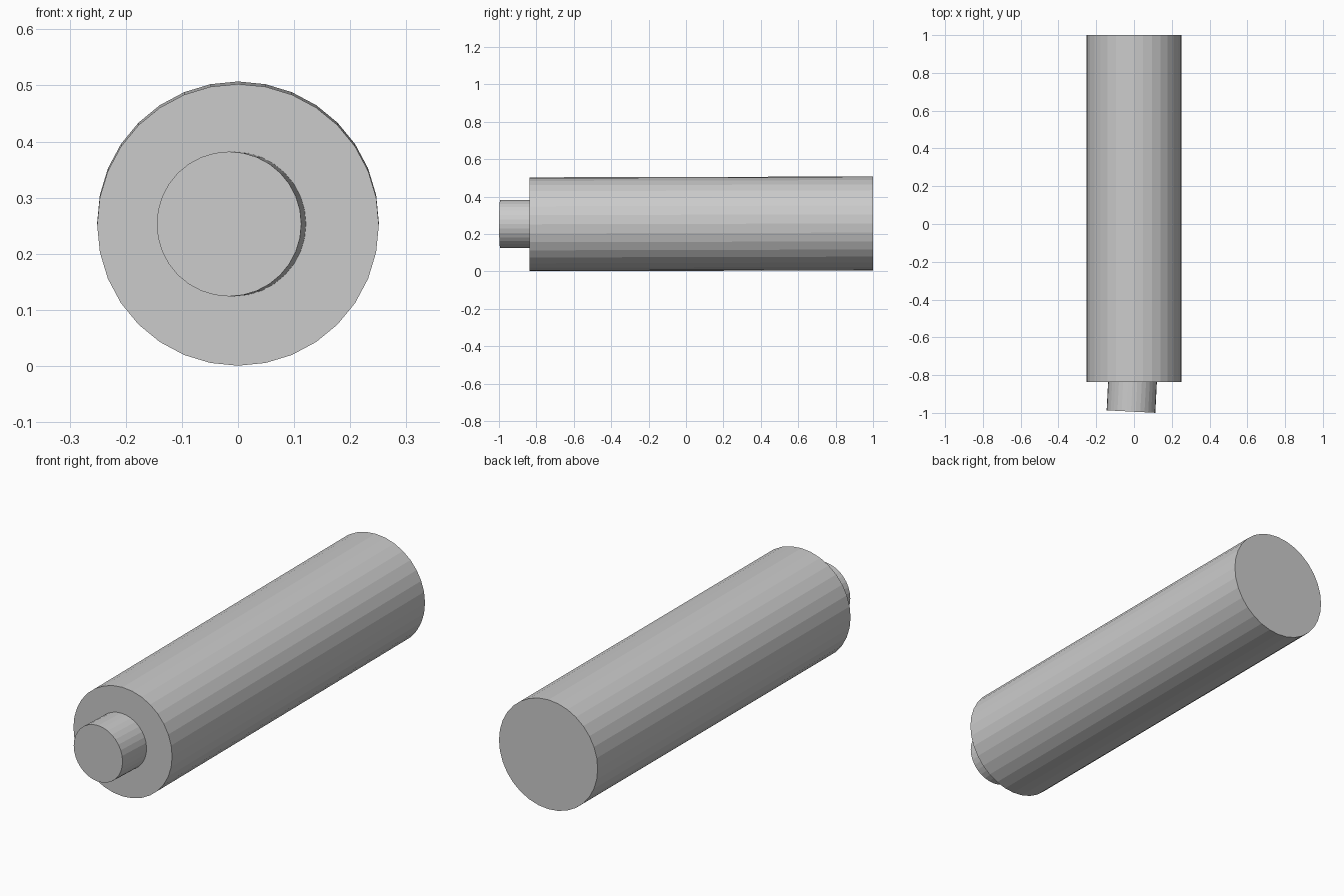
import bpy
from mathutils import Vector

if "Cube" in bpy.data.objects:
    bpy.data.objects.remove(bpy.data.objects["Cube"])


def rod(name, start, end, radius, sides=32):
    """Flat-shaded capped cylinder running between two points."""
    a, b = Vector(start), Vector(end)
    axis = b - a
    bpy.ops.mesh.primitive_cylinder_add(vertices=sides, radius=radius, depth=axis.length)
    obj = bpy.context.object
    obj.name = name
    obj.location = (a + b) / 2
    obj.rotation_mode = 'QUATERNION'
    obj.rotation_quaternion = axis.to_track_quat('Z', 'Y')
    return obj


# Long main barrel, rising very slightly toward the back
rod("barrel", (0, -0.837, 0.2515), (0, 1.0, 0.256), 0.251)

# Short end stub, leaning a little to the left, seated in the barrel
rod("end_stub", (-0.001, -0.70, 0.253), (-0.016, -0.993, 0.253), 0.129)
